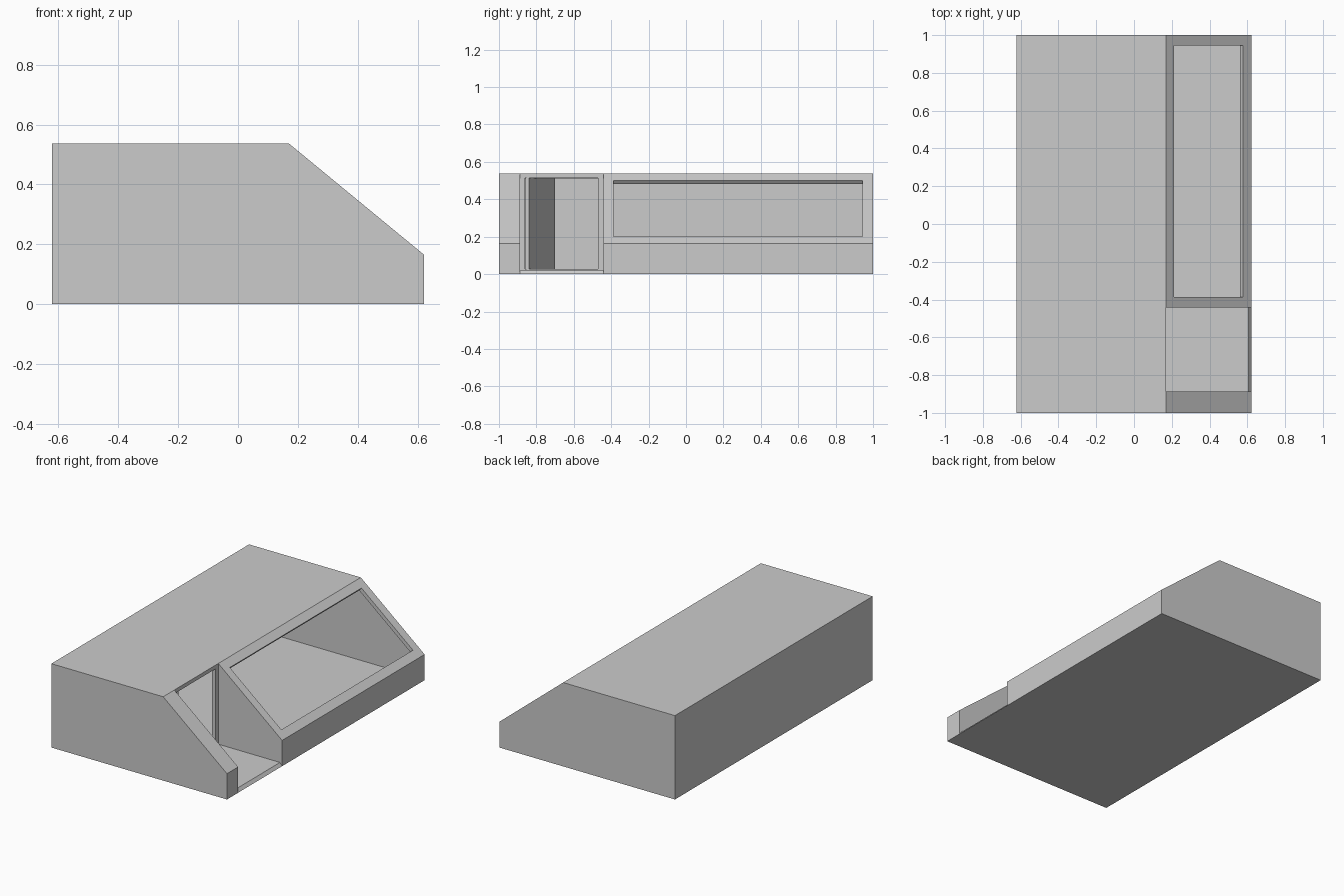
import bpy, bmesh, math
from mathutils import Vector

if "Cube" in bpy.data.objects:
    bpy.data.objects.remove(bpy.data.objects["Cube"])


def prism(name, profile, y0, y1):
    """Extrude an x-z profile along y."""
    bm = bmesh.new()
    face = bm.faces.new([bm.verts.new((x, y0, z)) for x, z in profile])
    new = bmesh.ops.extrude_face_region(bm, geom=[face])["geom"]
    bmesh.ops.translate(bm, vec=(0, y1 - y0, 0),
                        verts=[v for v in new if isinstance(v, bmesh.types.BMVert)])
    bmesh.ops.recalc_face_normals(bm, faces=bm.faces)
    mesh = bpy.data.meshes.new(name)
    bm.to_mesh(mesh)
    bm.free()
    obj = bpy.data.objects.new(name, mesh)
    bpy.context.collection.objects.link(obj)
    return obj


def box(name, x0, x1, y0, y1, z0, z1):
    return prism(name, [(x0, z0), (x1, z0), (x1, z1), (x0, z1)], y0, y1)


def cut(target, cutter):
    """Subtract the cutter, apply, and remove the cutter."""
    mod = target.modifiers.new("cut", 'BOOLEAN')
    mod.operation = 'DIFFERENCE'
    mod.solver = 'EXACT'
    mod.object = cutter
    cutter.hide_render = True
    bpy.context.view_layer.objects.active = target
    bpy.ops.object.modifier_apply(modifier=mod.name)
    bpy.data.objects.remove(cutter)


T = 0.025                                   # wall thickness
X, H, KNEE, RIDGE = 0.622, 0.537, 0.165, 0.17
AL0, AL1 = -0.887, -0.442                   # entrance recess along y

# building shell: flat roof and sloped glazing side
shell = prism("building_shell",
              [(-X, 0), (X, 0), (X, KNEE), (RIDGE, H), (-X, H)], -1, 1)

# hollow room, leaving a jacket of wall round the entrance recess
slope = math.atan2(H - KNEE, X - RIDGE)
shift = T * math.tan(slope / 2)
knee_z = KNEE - T * math.tan((math.pi / 2 - slope) / 2)
room = prism("room_cutter",
             [(-X + T, 0.02), (X - T, 0.02), (X - T, knee_z),
              (RIDGE - shift, H - T), (-X + T, H - T)], -1 + T, 1 - T)
cut(room, box("recess_jacket", RIDGE - T, 0.9, AL0 - T, AL1 + T, -0.2, 0.8))
cut(shell, room)

# open entrance recess with a bevelled threshold
cut(shell, prism("recess_cutter",
                 [(RIDGE, 0.02), (0.607, 0.02), (0.637, -0.02),
                  (0.9, -0.02), (0.9, 0.8), (RIDGE, 0.8)], AL0, AL1))

# doorway in the recess
cut(shell, box("doorway_cutter", 0.1, 0.2, -0.862, -0.471, 0.027, 0.513))

# window opening cut square to the slope
normal = Vector((math.sin(slope), math.cos(slope)))
top = Vector((0.213, H - (0.213 - RIDGE) * math.tan(slope)))
low = Vector((0.578, H - (0.578 - RIDGE) * math.tan(slope)))
ring = [top + normal * 0.1, low + normal * 0.1, low - normal * 0.06, top - normal * 0.06]
cut(shell, prism("window_cutter", [tuple(p) for p in ring], -0.387, 0.945))

# door leaf standing open into the room
door = box("door", -0.37, 0, -0.02, 0, 0.027, 0.513)
door.location = (0.167, -0.84, 0)
door.rotation_euler.z = -math.radians(22)
